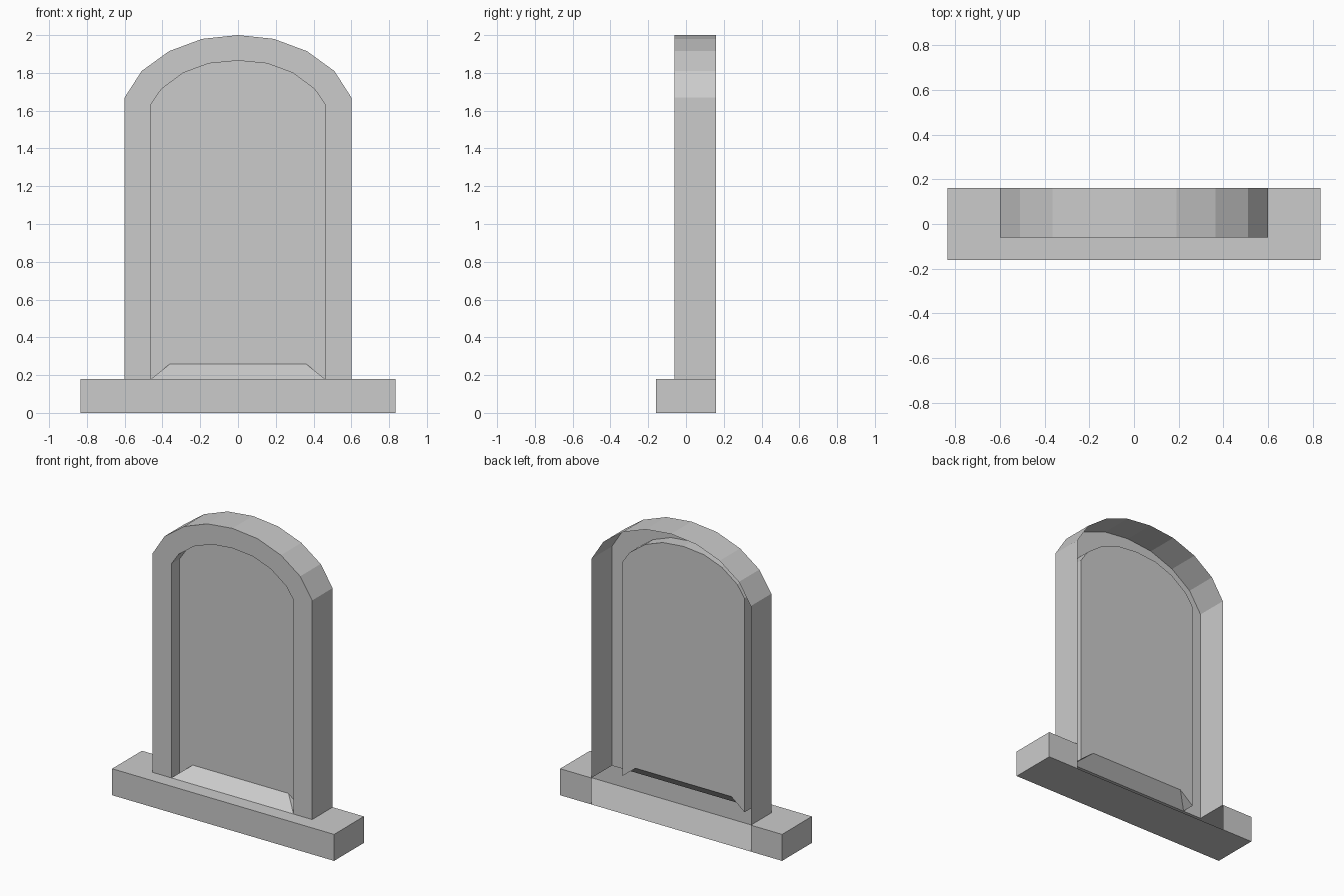
import bpy, bmesh

if "Cube" in bpy.data.objects:
    bpy.data.objects.remove(bpy.data.objects["Cube"])

BASE_X, HALF_D, BASE_Z = 0.835, 0.16, 0.18
FRONT_Y, PANEL_Y, STONE_X = -0.06, 0.028, 0.60


def finish(bm, name, ref_axis):
    # merge shared corners, make normals consistent and point the front to -y
    bmesh.ops.remove_doubles(bm, verts=bm.verts, dist=1e-4)
    bmesh.ops.recalc_face_normals(bm, faces=bm.faces)
    front = max(bm.faces, key=lambda f: abs(f.normal.y) * f.calc_area())
    if ref_axis and front.normal.y > 0:
        bmesh.ops.reverse_faces(bm, faces=bm.faces)
    mesh = bpy.data.meshes.new(name)
    bm.to_mesh(mesh)
    bm.free()
    obj = bpy.data.objects.new(name, mesh)
    bpy.context.collection.objects.link(obj)


def face(bm, *pts):
    return bm.faces.new([bm.verts.new(p) for p in pts])


def mirrored(half):
    # half runs from the bottom right up to the centre of the arch
    return half + [(-x, z) for x, z in reversed(half[:-1])]


outer = mirrored([(STONE_X, BASE_Z), (STONE_X, 1.67), (0.51, 1.81),
                  (0.365, 1.915), (0.19, 1.98), (0, 2.0)])
inner = mirrored([(0.46, BASE_Z), (0.46, 1.635), (0.405, 1.715),
                  (0.29, 1.80), (0.155, 1.85), (0, 1.865)])

# arched stone: open-backed shell with a recessed panel
bm = bmesh.new()
for i in range(len(outer) - 1):
    (ax, az), (bx, bz) = outer[i], outer[i + 1]
    (cx, cz), (dx, dz) = inner[i], inner[i + 1]
    face(bm, (ax, HALF_D, az), (bx, HALF_D, bz), (bx, FRONT_Y, bz), (ax, FRONT_Y, az))
    face(bm, (ax, FRONT_Y, az), (bx, FRONT_Y, bz), (dx, FRONT_Y, dz), (cx, FRONT_Y, cz))
    face(bm, (cx, FRONT_Y, cz), (dx, FRONT_Y, dz), (dx, PANEL_Y, dz), (cx, PANEL_Y, cz))
panel = [(x, PANEL_Y, z) for x, z in inner]
face(bm, *panel, (-0.36, PANEL_Y, 0.26), (0.36, PANEL_Y, 0.26))

# sloping sill and its corner pieces
face(bm, (-0.46, FRONT_Y, BASE_Z), (0.46, FRONT_Y, BASE_Z),
     (0.36, PANEL_Y, 0.26), (-0.36, PANEL_Y, 0.26))
for s in (1, -1):
    face(bm, (s * 0.46, FRONT_Y, BASE_Z), (s * 0.46, PANEL_Y, BASE_Z), (s * 0.36, PANEL_Y, 0.26))
finish(bm, "arched_stone", True)

# plinth: open behind and beneath the stone
bm = bmesh.new()
xs = [-BASE_X, -STONE_X, STONE_X, BASE_X]
for i in range(3):
    a, b = xs[i], xs[i + 1]
    face(bm, (a, -HALF_D, 0), (b, -HALF_D, 0), (b, -HALF_D, BASE_Z), (a, -HALF_D, BASE_Z))
    face(bm, (a, -HALF_D, BASE_Z), (b, -HALF_D, BASE_Z), (b, FRONT_Y, BASE_Z), (a, FRONT_Y, BASE_Z))
    face(bm, (a, -HALF_D, 0), (a, HALF_D, 0), (b, HALF_D, 0), (b, -HALF_D, 0))
    if i != 1:
        face(bm, (a, FRONT_Y, BASE_Z), (b, FRONT_Y, BASE_Z), (b, HALF_D, BASE_Z), (a, HALF_D, BASE_Z))
        face(bm, (b, HALF_D, 0), (a, HALF_D, 0), (a, HALF_D, BASE_Z), (b, HALF_D, BASE_Z))
for s in (1, -1):
    x = s * BASE_X
    face(bm, (x, -HALF_D, 0), (x, HALF_D, 0), (x, HALF_D, BASE_Z),
         (x, FRONT_Y, BASE_Z), (x, -HALF_D, BASE_Z))
finish(bm, "plinth", True)
